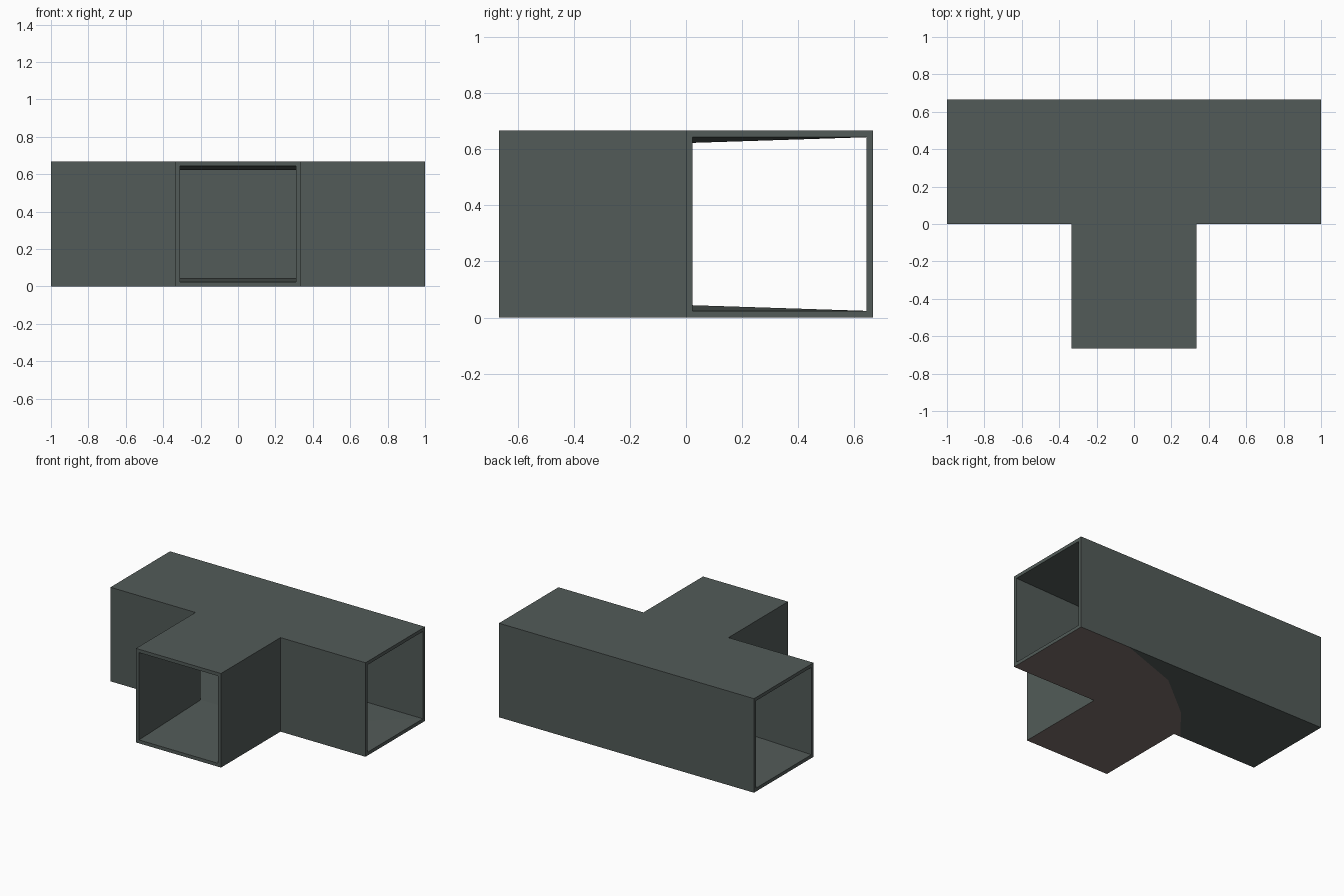
import bpy
import bmesh

if "Cube" in bpy.data.objects:
    bpy.data.objects.remove(bpy.data.objects["Cube"])

C = 1 / 3          # half width of a duct arm
H = 2 * C          # duct height
T = 0.024          # wall thickness
DIP = 0.044        # extra thickness at the two inner corners


def material(name, rgb):
    m = bpy.data.materials.new(name)
    m.diffuse_color = (*rgb, 1)
    m.use_nodes = True
    m.node_tree.nodes["Principled BSDF"].inputs["Base Color"].default_value = m.diffuse_color
    return m


grey = material("grey_metal", (0.085, 0.105, 0.098))
brown = material("brown_underside", (0.21, 0.165, 0.155))

# T-shaped plan, counter-clockwise, and the same plan inset by the wall
outer = [(-1, 0), (-C, 0), (-C, -H), (C, -H), (C, 0), (1, 0), (1, H), (-1, H)]
inner = [(-1, T), (-C + T, T), (-C + T, -H), (C - T, -H), (C - T, T), (1, T),
         (1, H - T), (-1, H - T)]
openings = {2, 5, 7}   # plan edges left open as duct mouths

bm = bmesh.new()


def ring(points, heights):
    return [bm.verts.new((x, y, z)) for (x, y), z in zip(points, heights)]


dip = [DIP if i in (1, 4) else T for i in range(8)]
ob = ring(outer, [0] * 8)
ot = ring(outer, [H] * 8)
ib = ring(inner, dip)
it = ring(inner, [H - d for d in dip])

# Side walls, and rims around the three mouths
for i in range(8):
    j = (i + 1) % 8
    if i in openings:
        loop_o = [ob[i], ob[j], ot[j], ot[i]]
        loop_i = [ib[i], ib[j], it[j], it[i]]
        for k in range(4):
            n = (k + 1) % 4
            bm.faces.new((loop_o[k], loop_o[n], loop_i[n], loop_i[k]))
    else:
        bm.faces.new((ob[i], ob[j], ot[j], ot[i]))
        bm.faces.new((ib[j], ib[i], it[i], it[j]))

# Outer roof, inner floor and inner ceiling
bm.faces.new(ot)
for part in ((1, 2, 3, 4), (1, 4, 6, 7), (0, 1, 7), (4, 5, 6)):
    bm.faces.new([ib[k] for k in part])
    bm.faces.new([it[k] for k in reversed(part)])

# Underside, cut along a faceted curve into grey and brown areas
cut = ring([(-0.37, 0), (-0.376, 0.014), (-0.189, 0.241), (0.136, 0.503), (0.60, H)],
           [0] * 5)
bm.faces.new(list(reversed([ob[0]] + cut + [ob[7]])))
patch = bm.faces.new(list(reversed(ob[1:7] + cut[::-1])))
patch.material_index = 1

mesh = bpy.data.meshes.new("duct_tee")
bm.to_mesh(mesh)
bm.free()
mesh.materials.append(grey)
mesh.materials.append(brown)
bpy.context.collection.objects.link(bpy.data.objects.new("duct_tee", mesh))
